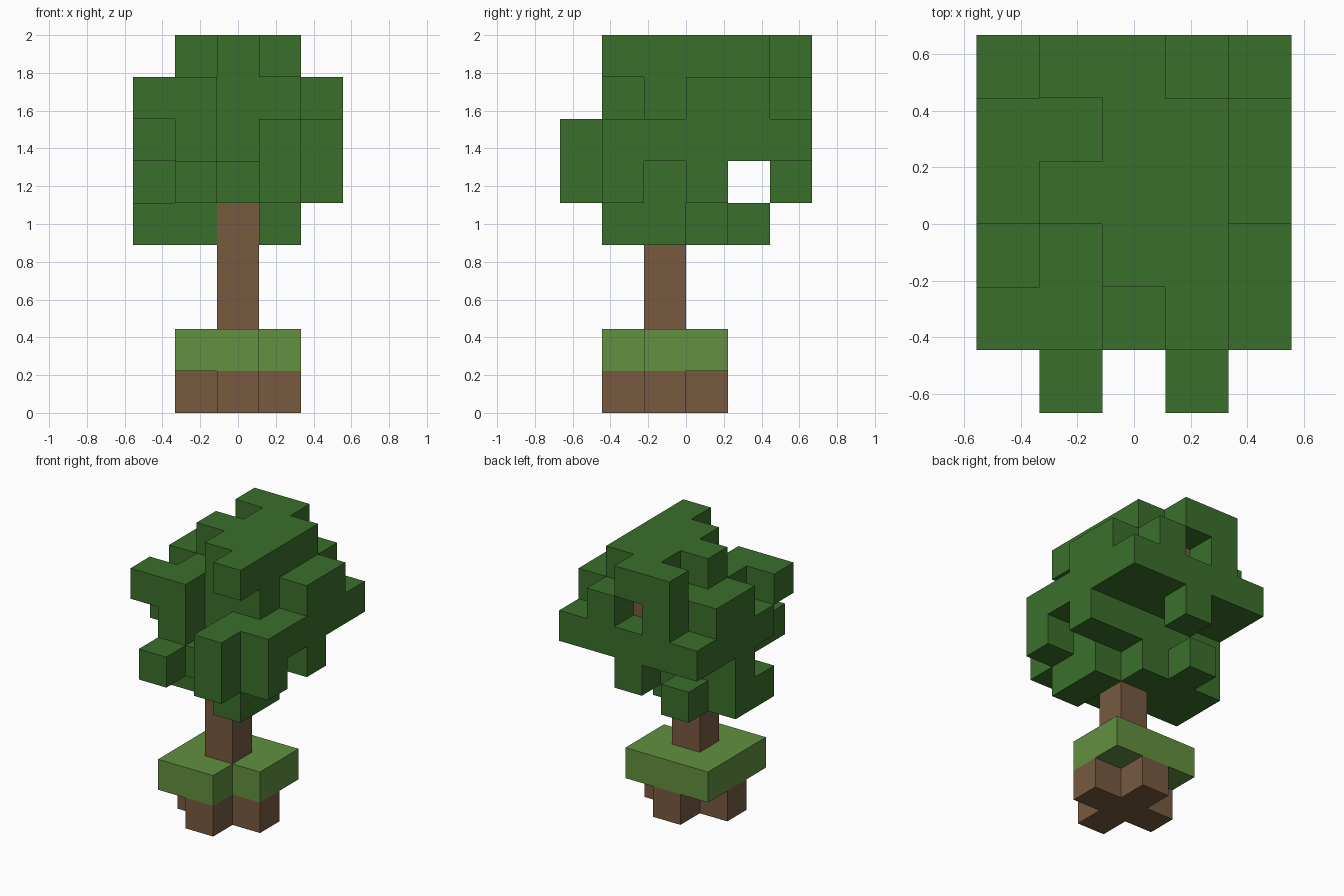
import bpy
import bmesh
from mathutils import Vector

if "Cube" in bpy.data.objects:
    bpy.data.objects.remove(bpy.data.objects["Cube"], do_unlink=True)

CELL = 2 / 9

# Block plans, bottom to top; rows run front to back, letters left to right.
# D = dirt, G = grass, T = trunk, L = leaves
TRUNK_ONLY = "..... ..... ..T.. ..... ..... ....."
LAYERS = [
    "..... ..D.. .DDD. ..D.. ..... .....",
    "..... .GG.. .GGG. .GGG. ..... .....",
    TRUNK_ONLY,
    TRUNK_ONLY,
    "..... ...L. LLTL. LLL.. .L... .....",
    ".L.L. .LLLL .LTL. LLLLL ..... ..L..",
    "...L. .L.LL LLLLL LLTLL LLLLL LLLLL",
    "..... LL... .LLL. LLTLL LLTLL .L.L.",
    "..... ...L. ..LL. .LLL. ..LL. .LL..",
]

PARTS = {
    "D": ("dirt_base", "brown_wood_and_soil"),
    "G": ("grass_slab", "light_grass_green"),
    "T": ("trunk", "brown_wood_and_soil"),
    "L": ("leaf_canopy", "dark_leaf_green"),
}
COLOURS = {
    "brown_wood_and_soil": (0.184, 0.102, 0.051, 1),
    "light_grass_green": (0.122, 0.279, 0.050, 1),
    "dark_leaf_green": (0.044, 0.159, 0.025, 1),
}


def make_material(name, colour):
    mat = bpy.data.materials.new(name)
    mat.use_nodes = True
    mat.diffuse_color = colour
    bsdf = mat.node_tree.nodes["Principled BSDF"]
    bsdf.inputs["Base Color"].default_value = colour
    bsdf.inputs["Roughness"].default_value = 0.9
    return mat


materials = {name: make_material(name, c) for name, c in COLOURS.items()}

cells = {(x, y, z): letter
         for z, layer in enumerate(LAYERS)
         for y, row in enumerate(layer.split())
         for x, letter in enumerate(row) if letter != "."}


def add_block_faces(bm, cell):
    """Add only the sides of a block that are not covered by a neighbour."""
    centre = Vector(cell) + Vector((0.5, 0.5, 0.5))
    for axis in range(3):
        for sign in (-1, 1):
            n = Vector((0, 0, 0))
            n[axis] = sign
            if tuple(int(c + d) for c, d in zip(cell, n)) in cells:
                continue
            u = Vector((0, 0, 0))
            u[(axis + 1) % 3] = 1
            v = n.cross(u)
            corners = [centre + (n + a * u + b * v) / 2
                       for a, b in ((-1, -1), (1, -1), (1, 1), (-1, 1))]
            bm.faces.new([bm.verts.new(
                (p - Vector((2.5, 3, 0))) * CELL) for p in corners])


def build_part(letter, name, material):
    bm = bmesh.new()
    for cell, kind in cells.items():
        if kind == letter:
            add_block_faces(bm, cell)
    # Join the blocks and merge coplanar squares into larger flat faces
    bmesh.ops.remove_doubles(bm, verts=bm.verts[:], dist=0.001)
    bmesh.ops.dissolve_limit(bm, angle_limit=0.01,
                             verts=bm.verts[:], edges=bm.edges[:])
    mesh = bpy.data.meshes.new(name)
    bm.to_mesh(mesh)
    bm.free()
    mesh.materials.append(materials[material])
    bpy.context.collection.objects.link(bpy.data.objects.new(name, mesh))


for letter, (name, material) in PARTS.items():
    build_part(letter, name, material)
